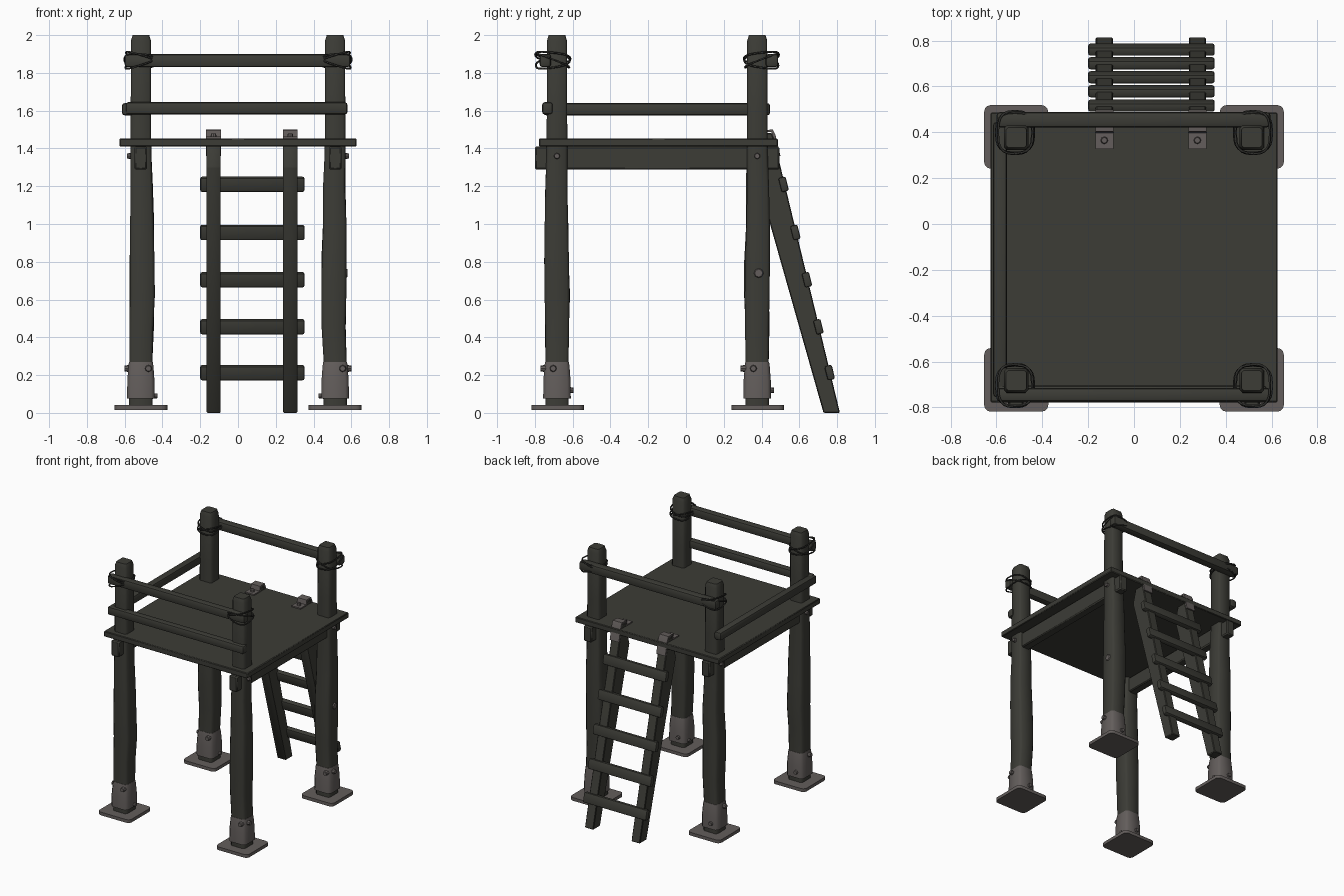
import bpy, bmesh, math, random
from mathutils import Vector, Matrix

if "Cube" in bpy.data.objects:
    bpy.data.objects.remove(bpy.data.objects["Cube"])

random.seed(4)


def mat(name, rgb):
    m = bpy.data.materials.new(name)
    m.diffuse_color = (*rgb, 1)
    m.use_nodes = True
    m.node_tree.nodes["Principled BSDF"].inputs["Base Color"].default_value = m.diffuse_color
    return m


WOOD = mat("dark weathered wood", (0.045, 0.045, 0.037))
METAL = mat("dull grey metal", (0.125, 0.111, 0.106))
WIRE = mat("dark wire", (0.028, 0.028, 0.025))


def finish(bm, name, material, angle=40):
    bmesh.ops.recalc_face_normals(bm, faces=bm.faces[:])
    me = bpy.data.meshes.new(name)
    bm.to_mesh(me)
    bm.free()
    me.materials.append(material)
    ob = bpy.data.objects.new(name, me)
    bpy.context.collection.objects.link(ob)
    bpy.ops.object.select_all(action='DESELECT')
    ob.select_set(True)
    bpy.context.view_layer.objects.active = ob
    bpy.ops.object.shade_smooth_by_angle(angle=math.radians(angle))
    return ob


def box(name, lo, hi, material=WOOD, bevel=0.006, segs=1, rot=None):
    """Bevelled box between two corners, optionally turned about its centre."""
    lo, hi = Vector(lo), Vector(hi)
    bm = bmesh.new()
    bmesh.ops.create_cube(bm, size=1)
    bmesh.ops.scale(bm, vec=hi - lo, verts=bm.verts)
    bmesh.ops.bevel(bm, geom=bm.edges[:], offset=bevel, segments=segs,
                    profile=0.5, affect='EDGES')
    if rot:
        bmesh.ops.rotate(bm, matrix=rot, verts=bm.verts)
    bmesh.ops.translate(bm, vec=(lo + hi) / 2, verts=bm.verts)
    return finish(bm, name, material)


def prism(name, profile, x0, x1, material=WOOD, bevel=0.005):
    """Extrude a (y, z) outline along x."""
    bm = bmesh.new()
    f = bm.faces.new([bm.verts.new((x0, y, z)) for y, z in profile])
    r = bmesh.ops.extrude_face_region(bm, geom=[f])
    bmesh.ops.translate(bm, vec=(x1 - x0, 0, 0),
                        verts=[v for v in r['geom'] if isinstance(v, bmesh.types.BMVert)])
    if bevel:
        bmesh.ops.bevel(bm, geom=bm.edges[:], offset=bevel, segments=1, affect='EDGES')
    return finish(bm, name, material)


def stack(name, rings, cut, material):
    """Loft chamfered squares; each ring is (x, y, z, half width)."""
    bm = bmesh.new()
    loops = []
    for x, y, z, h in rings:
        c = h * cut
        pts = [(h, -h + c), (h, h - c), (h - c, h), (-h + c, h),
               (-h, h - c), (-h, -h + c), (-h + c, -h), (h - c, -h)]
        loops.append([bm.verts.new((x + a, y + b, z)) for a, b in pts])
    for a, b in zip(loops, loops[1:]):
        for i in range(8):
            j = (i + 1) % 8
            bm.faces.new((a[i], a[j], b[j], b[i]))
    bm.faces.new(loops[0])
    bm.faces.new(loops[-1])
    return finish(bm, name, material, 50)


def bolt(name, pos, axis, r=0.018, depth=0.03):
    bm = bmesh.new()
    bmesh.ops.create_cone(bm, cap_ends=True, segments=8, radius1=r, radius2=r * 0.75, depth=depth)
    q = Vector((0, 0, 1)).rotation_difference(Vector(axis)).to_matrix()
    bmesh.ops.rotate(bm, matrix=q, verts=bm.verts)
    bmesh.ops.translate(bm, vec=pos, verts=bm.verts)
    return finish(bm, name, METAL)


def wire(name, cx, cy, z, hx, hy, tilt_x, tilt_y, r=0.0055):
    """Tilted rounded-square wire loop."""
    bm = bmesh.new()
    n, rings = 24, []
    for i in range(n):
        a = math.tau * i / n
        ca, sa = math.cos(a), math.sin(a)
        px = hx * math.copysign(abs(ca) ** 0.7, ca)
        py = hy * math.copysign(abs(sa) ** 0.7, sa)
        c = Vector((cx + px, cy + py, z + px * tilt_x + py * tilt_y))
        out = Vector((ca, sa, 0))
        rings.append([bm.verts.new(c + r * (math.cos(t) * out + math.sin(t) * Vector((0, 0, 1))))
                      for t in (math.tau * k / 5 for k in range(5))])
    for i in range(n):
        a, b = rings[i], rings[(i + 1) % n]
        for k in range(5):
            l = (k + 1) % 5
            bm.faces.new((a[k], a[l], b[l], b[k]))
    return finish(bm, name, WIRE, 80)


# Posts with feet, bolts and wire lashings
for sx, xn in ((-1, "left"), (1, "right")):
    for cy, yn in ((-0.683, "front"), (0.377, "back")):
        tag = f"{yn}_{xn}"
        cx = sx * 0.514
        sy = 1 if cy > 0 else -1
        rings = []
        for z, h in ((0.03, 0.062), (0.28, 0.061), (0.45, 0.063), (0.62, 0.066), (0.8, 0.065),
                     (1.0, 0.062), (1.2, 0.058), (1.38, 0.055), (1.6, 0.054), (1.97, 0.053), (2.0, 0.044)):
            j = 0.005 if 0.3 < z < 1.3 else 0
            rings.append((cx - sx * j + random.uniform(-j, j) * 0.7,
                          cy + random.uniform(-j, j), z, h))
        stack(f"{tag}_post", rings, 0.22, WOOD)

        stack(f"{tag}_metal_sleeve",
              [(cx, cy, 0.075, 0.073), (cx, cy, 0.17, 0.072), (cx, cy, 0.25, 0.066), (cx, cy, 0.27, 0.063)],
              0.25, METAL)
        # Foot plate with rounded corners
        bm = bmesh.new()
        bmesh.ops.create_cube(bm, size=1)
        bmesh.ops.scale(bm, vec=(0.28, 0.278, 0.025), verts=bm.verts)
        up = [e for e in bm.edges if abs(e.verts[0].co.z - e.verts[1].co.z) > 0.01]
        bmesh.ops.bevel(bm, geom=up, offset=0.03, segments=3, profile=0.5, affect='EDGES')
        bmesh.ops.translate(bm, vec=(cx, cy + 0.003, 0.0285), verts=bm.verts)
        finish(bm, f"{tag}_foot_plate", METAL)

        bolt(f"{tag}_sleeve_side_bolt", (cx + sx * 0.073, cy - 0.02, 0.235), (sx, 0, 0), 0.02)
        bolt(f"{tag}_sleeve_inner_bolt", (cx - sx * 0.073, cy + 0.02, 0.09), (-sx, 0, 0), 0.016)
        bolt(f"{tag}_sleeve_front_bolt", (cx + 0.04, cy - 0.073, 0.235), (0, -1, 0), 0.02)
        bolt(f"{tag}_sleeve_back_bolt", (cx - 0.02, cy + 0.073, 0.12), (0, 1, 0), 0.018)
        bolt(f"{tag}_beam_bolt", (cx + sx * 0.058, cy, 1.36), (sx, 0, 0))

        # Lashings reach round the post and the rail beside it
        wy = cy + sy * 0.022
        for i, (dz, tx, ty) in enumerate(((0.02, 0.3, 0.12), (-0.012, -0.32, -0.15),
                                          (0.0, 0.08, 0.4))):
            wire(f"{tag}_wire_{i}", cx + sx * 0.005, wy, 1.865 + dz,
                 0.074 + 0.004 * i, 0.093 - 0.003 * i, tx * sx, ty * sy)

# Deck and the two beams through the posts
box("deck", (-0.627, -0.778, 1.41), (0.627, 0.486, 1.453), bevel=0.005)
for sx, xn in ((-1, "left"), (1, "right")):
    c = sx * 0.515
    box(f"{xn}_deck_beam", (c - 0.034, -0.8, 1.288), (c + 0.034, 0.495, 1.41), bevel=0.008)

# Railings; the right side is open
box("front_top_rail", (-0.6, -0.775, 1.83), (0.595, -0.715, 1.9), bevel=0.015, segs=2)
box("front_middle_rail", (-0.595, -0.762, 1.58), (0.58, -0.705, 1.645), bevel=0.015, segs=2)
box("back_top_rail", (-0.6, 0.422, 1.83), (0.595, 0.488, 1.9), bevel=0.015, segs=2)
box("left_middle_rail", (-0.615, -0.755, 1.575), (-0.555, 0.445, 1.64), bevel=0.015, segs=2)

# Ladder
for x0, side in ((-0.167, "left"), (0.239, "right")):
    x1 = x0 + 0.075
    prism(f"ladder_{side}_stringer",
          [(0.728, 0), (0.815, 0), (0.465, 1.45), (0.455, 1.482), (0.41, 1.482), (0.36, 1.3)], x0, x1)
    # Metal hook: plate on the deck, over the stringer top and down its back
    prism(f"ladder_{side}_hook",
          [(0.328, 1.452), (0.328, 1.462), (0.398, 1.462), (0.404, 1.497), (0.46, 1.5), (0.474, 1.47),
           (0.50, 1.36), (0.488, 1.36), (0.462, 1.46), (0.452, 1.486), (0.412, 1.486), (0.406, 1.452)],
          x0 - 0.002, x1 + 0.002, METAL, 0)
    bolt(f"ladder_{side}_hook_bolt", ((x0 + x1) / 2, 0.365, 1.468), (0, 0, 1), 0.017, 0.022)

tilt = Matrix.Rotation(math.atan(0.245), 3, 'X')
for i, z in enumerate((0.213, 0.456, 0.705, 0.955, 1.21)):
    y = 0.813 - 0.245 * z
    box(f"ladder_rung_{i + 1}", (-0.2, y - 0.02, z - 0.039), (0.352, y + 0.02, z + 0.039),
        bevel=0.01, segs=2, rot=tilt)

# Small metal patch on the back right post
bolt("post_patch", (0.573, 0.385, 0.74), (1, 0, 0), 0.028, 0.012)
